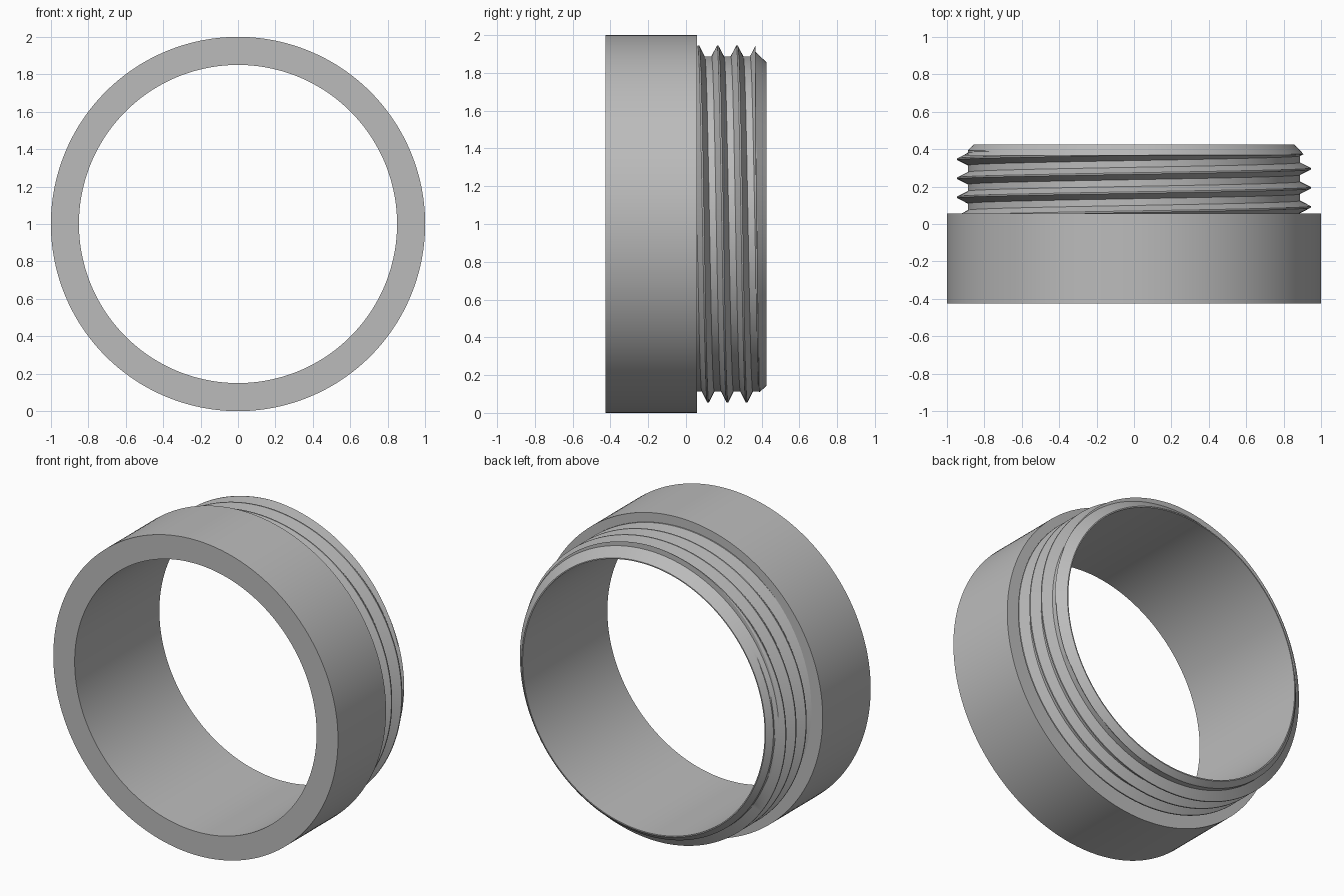
import bpy, bmesh, math

if "Cube" in bpy.data.objects:
    bpy.data.objects.remove(bpy.data.objects["Cube"], do_unlink=True)

SEG = 192
BORE, OUTER, ROOT, CREST = 0.85, 1.0, 0.888, 0.945
FRONT, SHOULDER, CUT, BACK = -0.425, 0.057, 0.368, 0.425
PITCH, FIRST = 0.102, 0.066
TIP, BASE = 0.004, 0.033          # half widths of thread tip and foot

grey = bpy.data.materials.new("grey")
grey.use_nodes = True
colour = (0.5, 0.5, 0.5, 1)
grey.diffuse_color = colour
grey.node_tree.nodes["Principled BSDF"].inputs["Base Color"].default_value = colour


def revolve(name, section):
    """Sweep section(turn) -> [(y, radius)] once around the y axis."""
    bm = bmesh.new()
    columns = []
    for i in range(SEG + 1):
        a = math.tau * i / SEG
        columns.append([bm.verts.new((r * math.sin(a), y, 1 + r * math.cos(a)))
                        for y, r in section(i / SEG)])
    for one, two in zip(columns, columns[1:]):
        for j in range(len(one) - 1):
            bm.faces.new((one[j], one[j + 1], two[j + 1], two[j]))
    bmesh.ops.remove_doubles(bm, verts=bm.verts, dist=1e-5)
    bmesh.ops.recalc_face_normals(bm, faces=bm.faces)
    mesh = bpy.data.meshes.new(name)
    bm.to_mesh(mesh)
    bm.free()
    mesh.materials.append(grey)
    obj = bpy.data.objects.new(name, mesh)
    bpy.context.collection.objects.link(obj)
    bpy.ops.object.select_all(action="DESELECT")
    obj.select_set(True)
    bpy.context.view_layer.objects.active = obj
    bpy.ops.object.shade_smooth_by_angle(angle=math.radians(25))
    return obj


def thread_radius(y, turn):
    d = (y - FIRST - PITCH * turn) / PITCH
    d = abs(d - round(d)) * PITCH
    t = min(max((BASE - d) / (BASE - TIP), 0), 1)
    return ROOT + (CREST - ROOT) * t


def neck_section(turn):
    # helical thread, clipped between the shoulder and the chamfer cut
    ys = [SHOULDER]
    for k in range(-2, 5):
        crest = FIRST + PITCH * (turn + k)
        ys += [crest - BASE, crest - TIP, crest + TIP, crest + BASE]
    ys.append(CUT)
    ys = [min(max(y, SHOULDER), CUT) for y in ys]
    rows = [(y, thread_radius(y, turn)) for y in ys]
    # chamfered lead-in
    for i in range(13):
        y = CUT + (BACK - CUT) * i / 12
        rows.append((y, min(thread_radius(y, turn), 0.857 + 0.95 * (BACK - y))))
    rows.append((BACK, BORE))
    return rows


# Collar with the bore running the full length
revolve("collar", lambda turn: [(BACK, BORE), (FRONT, BORE), (FRONT, OUTER),
                                (SHOULDER, OUTER), (SHOULDER, ROOT - 0.01)])
# Threaded neck
revolve("threaded_neck", neck_section)
